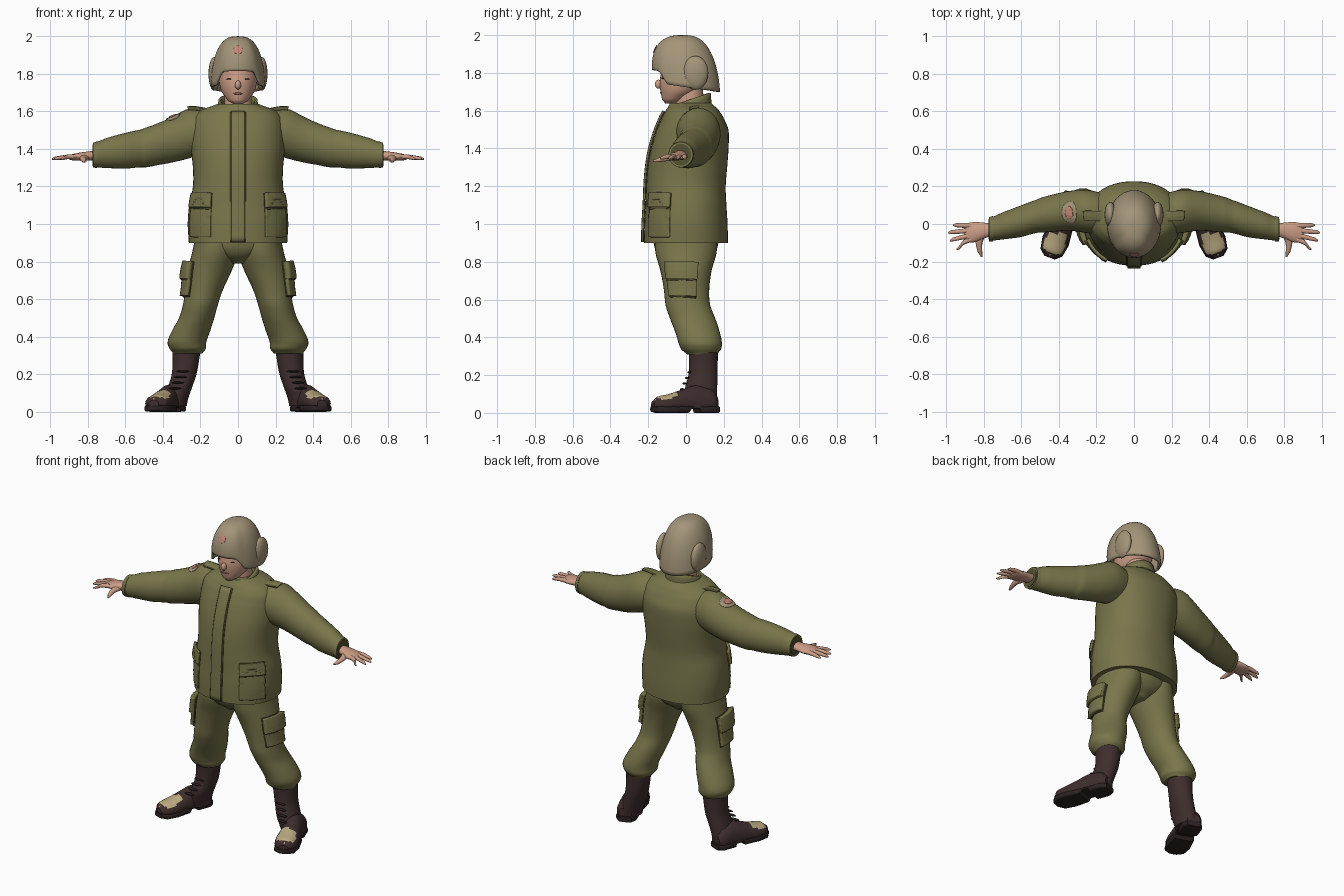
import bpy, bmesh
from math import sin, cos, pi, radians, copysign
from mathutils import Vector, Matrix

if "Cube" in bpy.data.objects:
    bpy.data.objects.remove(bpy.data.objects["Cube"])


def material(name, r, g, b):
    m = bpy.data.materials.new(name)
    m.use_nodes = True
    m.diffuse_color = (r, g, b, 1)
    bsdf = next(n for n in m.node_tree.nodes if n.type == 'BSDF_PRINCIPLED')
    bsdf.inputs["Base Color"].default_value = (r, g, b, 1)
    return m


OLIVE = material("olive cloth", .19, .18, .07)
SEAM = material("dark olive seam", .09, .085, .03)
TAN = material("helmet tan", .37, .30, .19)
SKIN = material("skin", .60, .34, .24)
LIP = material("lip red", .42, .15, .12)
BOOT = material("boot brown", .05, .027, .027)
SOLE = material("sole black", .025, .016, .016)
WORN = material("worn toe", .50, .40, .22)
PINK = material("badge pink", .55, .24, .18)


def finish(name, bm, mat, matrix=Matrix()):
    """Turn a bmesh into a smooth shaded object."""
    bm.transform(matrix)
    bmesh.ops.remove_doubles(bm, verts=bm.verts, dist=1e-5)
    bmesh.ops.recalc_face_normals(bm, faces=bm.faces)
    mesh = bpy.data.meshes.new(name)
    bm.to_mesh(mesh)
    bm.free()
    mesh.materials.append(mat)
    ob = bpy.data.objects.new(name, mesh)
    bpy.context.collection.objects.link(ob)
    bpy.ops.object.select_all(action='DESELECT')
    ob.select_set(True)
    bpy.context.view_layer.objects.active = ob
    bpy.ops.object.shade_smooth_by_angle(angle=radians(45))
    return ob


def smooth_rings(rings, steps):
    """Catmull-Rom interpolation between cross-sections."""
    out = []
    for i in range(len(rings) - 1):
        a, b, c, d = (rings[max(0, min(j, len(rings) - 1))] for j in range(i - 1, i + 3))
        for k in range(steps):
            t = k / steps
            out.append([q + t * (r - p + t * (2 * p - 5 * q + 4 * r - s
                        + t * (3 * (q - r) + s - p))) / 2 for p, q, r, s in zip(a, b, c, d)])
            out[-1][0] = b[0] + (c[0] - b[0]) * t
    return out + [rings[-1]]


def loft(name, rings, mat, axis='Z', power=2, sides=32, steps=4, matrix=Matrix(), floor=-1):
    """Rings of (position, centre 1, centre 2, radius 1, radius 2) along an axis."""
    bm, prev, loops = bmesh.new(), None, []
    for t, c1, c2, r1, r2 in smooth_rings(rings, steps):
        loop = []
        for i in range(sides):
            a = 2 * pi * i / sides
            u = c1 + r1 * copysign(abs(cos(a)) ** (2 / power), cos(a))
            v = c2 + r2 * copysign(abs(sin(a)) ** (2 / power), sin(a))
            x, y, z = {'X': (t, u, v), 'Y': (u, t, v), 'Z': (u, v, t)}[axis]
            loop.append(bm.verts.new((x, y, max(z, floor))))
        loops.append(loop)
    for a, b in zip(loops, loops[1:]):
        for i in range(sides):
            j = (i + 1) % sides
            bm.faces.new((a[i], a[j], b[j], b[i]))
    bm.faces.new(loops[0])
    bm.faces.new(loops[-1])
    return finish(name, bm, mat, matrix)


def shell(name, fn, mat, thick, rows=16, sides=48):
    """Open surface of revolution-like shape, thickened inward."""
    bm = bmesh.new()
    g = [[bm.verts.new(fn(2 * pi * i / sides, j / rows)) for i in range(sides)] for j in range(rows + 1)]
    for j in range(rows):
        for i in range(sides):
            k = (i + 1) % sides
            bm.faces.new((g[j][i], g[j][k], g[j + 1][k], g[j + 1][i]))
    ob = finish(name, bm, mat)
    m = ob.modifiers.new("thickness", 'SOLIDIFY')
    m.thickness, m.offset = thick, -1
    return ob


def ball(name, loc, scale, mat):
    bm = bmesh.new()
    bmesh.ops.create_uvsphere(bm, u_segments=20, v_segments=12, radius=1)
    return finish(name, bm, mat, Matrix.Translation(loc) @ Matrix.Diagonal((*scale, 1)))


def patch(name, loc, normal, w, h, thick, mat, target, disc=False, project=False):
    """Cloth piece wrapped onto the surface of another part."""
    n = Vector(normal).normalized()
    up = Vector((0, 1, 0)) if abs(n.z) > .7 else Vector((0, 0, 1))
    u = up.cross(n).normalized()
    v = n.cross(u)
    bm = bmesh.new()
    bmesh.ops.create_grid(bm, x_segments=12, y_segments=24, size=1)
    for p in bm.verts:
        x, y = p.co.x, p.co.y
        if disc:
            x, y = x * (1 - y * y / 2) ** .5, y * (1 - x * x / 2) ** .5
        p.co = (x * w, y * h, 0)
    ob = finish(name, bm, mat)
    if ob.data.polygons[0].normal.z < 0:
        ob.data.flip_normals()
    frame = Matrix((u, v, n)).transposed().to_4x4()
    ob.matrix_world = Matrix.Translation(loc) @ frame
    s = ob.modifiers.new("wrap", 'SHRINKWRAP')
    s.target, s.offset = target, .002
    if project:
        s.wrap_method = 'PROJECT'
        s.use_project_z, s.use_positive_direction, s.use_negative_direction = True, False, True
    m = ob.modifiers.new("thickness", 'SOLIDIFY')
    m.thickness, m.offset = thick, 1
    return ob


# Jacket body, collar and front closure
jacket = loft("jacket", [
    (.90, 0, 0, .262, .222), (1.0, 0, 0, .268, .22), (1.1, 0, 0, .26, .214), (1.2, 0, 0, .24, .21),
    (1.3, 0, .008, .24, .21), (1.4, 0, .02, .25, .205), (1.5, 0, .035, .25, .19),
    (1.57, 0, .035, .235, .16), (1.61, 0, .033, .19, .135), (1.64, 0, .025, .11, .11)],
    OLIVE, power=2.2, sides=48)
shell("collar", lambda a, t: (.115 * cos(a) * (1 - .1 * t), .022 + .118 * sin(a) * (1 - .08 * t),
      1.59 + t * (.07 + .035 * sin(a) - .04 * max(0, -sin(a)) ** 12)), OLIVE, .014, rows=4)
patch("placket_seam", (0, -.3, 1.25), (0, -1, 0), .041, .345, .005, SEAM, jacket, project=True)
patch("placket", (0, -.3, 1.25), (0, -1, 0), .034, .345, .014, OLIVE, jacket, project=True)

# Seat of the trousers
loft("trouser_seat", [(.79, 0, 0, .04, .09), (.83, 0, 0, .15, .14), (.87, 0, 0, .225, .165),
                      (.93, 0, 0, .235, .175)], OLIVE)

# Neck, head and face
loft("neck", [(1.58, 0, .02, .075, .075), (1.74, 0, .02, .07, .07)], SKIN)
loft("head", [(1.638, 0, -.085, .025, .025), (1.655, 0, -.07, .052, .055), (1.70, 0, -.035, .085, .1),
              (1.75, 0, -.015, .1, .125), (1.80, 0, 0, .105, .132), (1.87, 0, 0, .1, .12),
              (1.93, 0, 0, .05, .07)], SKIN)
ball("nose", (0, -.145, 1.74), (.016, .02, .024), SKIN)
ball("mouth", (0, -.13, 1.695), (.026, .008, .006), LIP)

# Helmet with a lower rim at the sides and back


def helmet_point(a, t):
    front = max(0, -sin(a))
    rim = 1.725 - .025 * sin(a) + .065 * min(1, max(0, (front - .55) * 4))
    e = t * pi / 2
    r = max(0, cos(e)) ** .72
    return .145 * cos(a) * r, .18 * sin(a) * r - .015 * sin(e), rim + (2 - rim) * sin(e)


helmet = shell("helmet", helmet_point, TAN, .014, rows=20, sides=64)
patch("helmet_mark", (0, -.17, 1.93), (0, -.9, .44), .026, .026, .003, PINK, helmet, disc=True)

for s, side in ((1, "left"), (-1, "right")):
    flip = Matrix.Diagonal((s, 1, 1, 1))

    def part(label, rings, mat, **kw):
        kw["matrix"] = flip @ kw.get("matrix", Matrix())
        return loft(side + "_" + label, rings, mat, **kw)

    ball(side + "_helmet_ear_cover", (s * .126, .05, 1.80), (.031, .068, .09), TAN)
    ball(side + "_eye", (s * .042, -.122, 1.772), (.019, .007, .004), BOOT)

    # Sleeve, with a slight fold at the elbow
    sleeve = part("sleeve", [
        (.14, .05, 1.49, .11, .11), (.26, .068, 1.482, .115, .132), (.35, .07, 1.45, .105, .122),
        (.42, .06, 1.427, .1, .112), (.49, .048, 1.408, .094, .106), (.52, .04, 1.402, .088, .1),
        (.60, .015, 1.39, .084, .095), (.70, -.01, 1.378, .072, .08), (.765, -.027, 1.368, .062, .066)],
        OLIVE, axis='X')
    part("cuff", [(.75, -.025, 1.369, .068, .07), (.772, -.028, 1.367, .065, .067)], OLIVE, axis='X')
    part("cuff_opening", [(.768, -.028, 1.367, .055, .057), (.775, -.028, 1.367, .055, .057)],
         SEAM, axis='X')
    patch(side + "_epaulette", (s * .21, .04, 1.64), (0, 0, 1), .065, .032, .012, OLIVE, sleeve)

    # Hand
    part("palm", [(.75, -.03, 1.365, .034, .026), (.80, -.035, 1.362, .042, .024),
                  (.85, -.043, 1.358, .054, .021), (.89, -.047, 1.355, .05, .015),
                  (.905, -.047, 1.354, .04, .008)], SKIN, axis='X', sides=20)
    for finger, y0, x1, y1 in (("little", -.008, .965, -.006), ("ring", -.034, .99, -.046),
                               ("middle", -.06, .98, -.088), ("index", -.082, .945, -.135)):
        part(finger + "_finger", [(.865, y0, 1.358, .014, .013), (.91, (2 * y0 + y1) / 3, 1.357, .013, .012),
                                  (x1 - .015, (y0 + 4 * y1) / 5, 1.35, .01, .009),
                                  (x1, y1, 1.346, .004, .004)], SKIN, axis='X', sides=12)
    part("thumb", [(-.05, .81, 1.355, .024, .018), (-.10, .825, 1.348, .018, .015),
                   (-.15, .82, 1.338, .012, .011), (-.175, .812, 1.334, .005, .005)],
         SKIN, axis='Y', sides=12)

    # Trouser leg, gathered above the boot
    leg = part("trouser_leg", [
        (.31, .268, .085, .078, .08), (.335, .268, .08, .096, .105), (.37, .272, .075, .103, .115),
        (.43, .25, .06, .102, .118), (.50, .22, .035, .094, .12), (.57, .2, .01, .093, .118),
        (.65, .18, .003, .1, .12), (.75, .152, 0, .118, .135), (.85, .122, 0, .122, .162),
        (.93, .115, 0, .115, .165)], OLIVE)

    # Pockets: cargo on the thigh, flapped on the hip
    out = (s * .96, -.2, .18)
    patch(side + "_cargo_edge", (s * .30, -.02, .71), out, .1, .095, .006, SEAM, leg)
    patch(side + "_cargo_pocket", (s * .30, -.02, .705), out, .095, .085, .024, OLIVE, leg)
    patch(side + "_cargo_flap_edge", (s * .30, -.02, .752), out, .098, .05, .028, SEAM, leg)
    patch(side + "_cargo_flap", (s * .30, -.02, .757), out, .102, .048, .036, OLIVE, leg)
    hip = (s * .7, -.72, 0)
    patch(side + "_hip_pocket", (s * .20, -.14, 1.02), hip, .078, .09, .006, OLIVE, jacket)
    patch(side + "_hip_flap_edge", (s * .20, -.14, 1.122), hip, .08, .042, .008, SEAM, jacket)
    patch(side + "_hip_flap", (s * .20, -.14, 1.127), hip, .078, .039, .018, OLIVE, jacket)

    # Boot, toes turned out
    part("boot_shaft", [(.03, .33, .085, .058, .075), (.07, .325, .082, .06, .082),
                        (.13, .308, .08, .064, .085), (.2, .287, .09, .066, .077),
                        (.27, .278, .092, .07, .076), (.34, .274, .092, .075, .077)], BOOT)
    turn = Matrix.Translation((.325, .163, 0)) @ Matrix.Rotation(radians(20), 4, 'Z')
    foot = part("boot_foot", [
        (-.004, 0, .05, .04, .04), (-.03, 0, .055, .058, .07), (-.12, 0, .05, .06, .095),
        (-.2, 0, .05, .064, .072), (-.27, 0, .045, .07, .055), (-.33, 0, .045, .06, .042),
        (-.36, 0, .042, .028, .02)], BOOT, axis='Y', matrix=turn, floor=.03)
    foot.data.materials.append(WORN)
    for f in foot.data.polygons:
        if f.normal.z > .72 and -.165 < f.center.y < -.05 and f.center.z > .06:
            f.material_index = 1
    part("boot_sole", [
        (.002, 0, .018, .042, .018), (-.03, 0, .018, .062, .018), (-.11, 0, .018, .062, .018),
        (-.115, 0, .028, .058, .008), (-.16, 0, .028, .058, .008), (-.175, 0, .018, .064, .018),
        (-.27, 0, .018, .074, .018), (-.335, 0, .018, .062, .018), (-.364, 0, .02, .03, .014)],
        SOLE, axis='Y', power=5, steps=1, matrix=turn)
    for i in range(4):
        ball(side + "_lace", (s * (.335 - .014 * i), -.02 + .013 * i, .125 + .03 * i),
             (.034, .012, .006), SOLE)

# Oval badge on the right sleeve
badge_sleeve = bpy.data.objects["right_sleeve"]
patch("sleeve_badge", (-.345, .06, 1.575), (-.25, 0, .97), .043, .066, .003, TAN, badge_sleeve, disc=True)
patch("sleeve_badge_centre", (-.345, .06, 1.575), (-.25, 0, .97), .022, .034, .006, PINK, badge_sleeve, disc=True)
